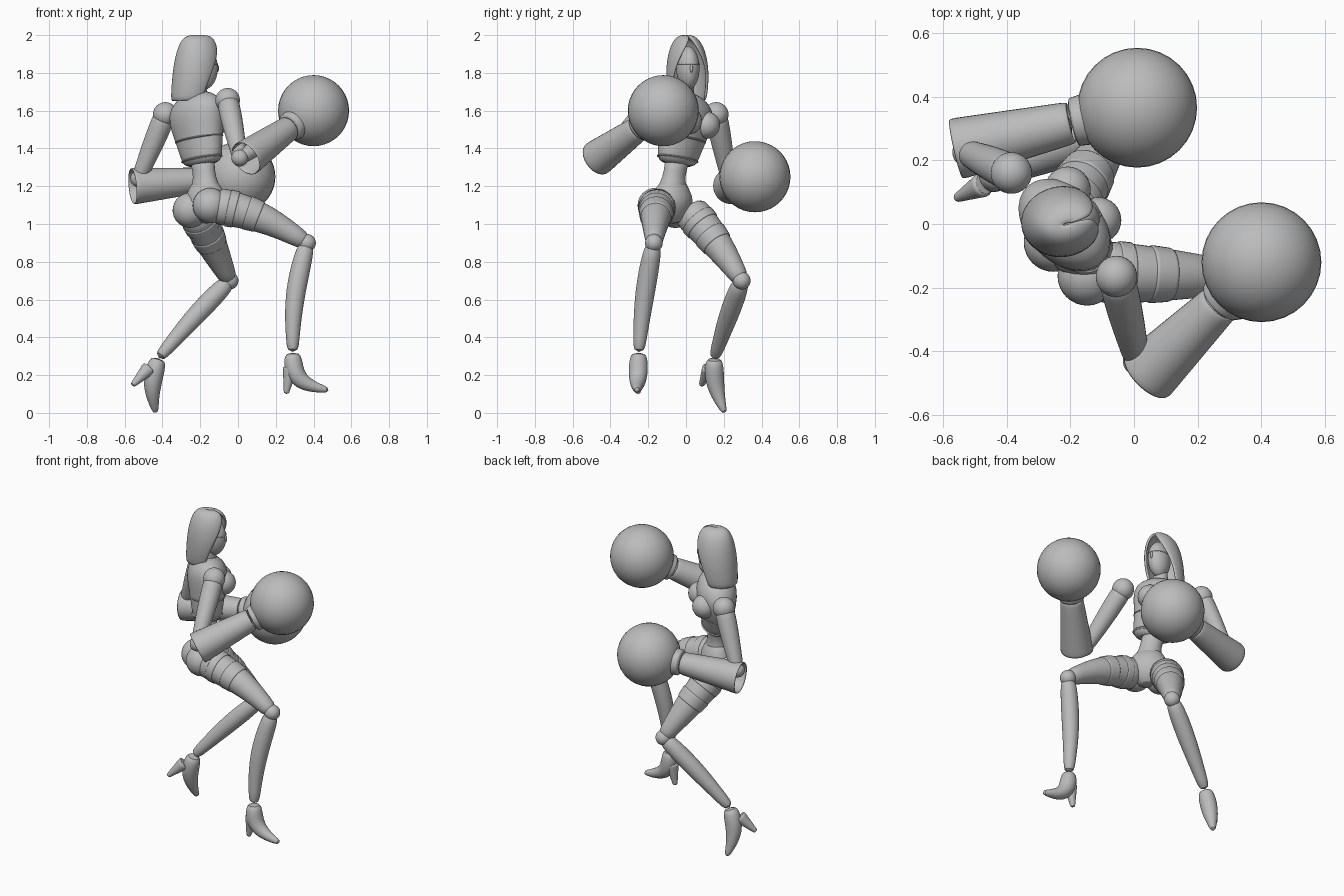
import bpy, bmesh, math
from mathutils import Vector, Matrix

cube = bpy.data.objects.get("Cube")
if cube:
    bpy.data.objects.remove(cube, do_unlink=True)

GREY = (0.5, 0.5, 0.5, 1)
mat = bpy.data.materials.new("plain_grey")
mat.use_nodes = True
mat.diffuse_color = GREY
mat.node_tree.nodes["Principled BSDF"].inputs["Base Color"].default_value = GREY

SIDE = Vector((1, -1, 0)).normalized()    # across the shoulders
FRONT = Vector((1, 1, 0)).normalized()    # the way the chest points
HEAD_TURN = Matrix.Rotation(0.25, 4, 'Z')


def finish(name, bm, rounded=True, shell=0):
    bmesh.ops.recalc_face_normals(bm, faces=bm.faces)
    mesh = bpy.data.meshes.new(name)
    bm.to_mesh(mesh)
    bm.free()
    ob = bpy.data.objects.new(name, mesh)
    bpy.context.collection.objects.link(ob)
    mesh.materials.append(mat)
    if shell:
        ob.modifiers.new("shell", 'SOLIDIFY').thickness = shell
    if rounded:
        mod = ob.modifiers.new("rounded", 'SUBSURF')
        mod.levels = mod.render_levels = 1
    bpy.ops.object.select_all(action='DESELECT')
    bpy.context.view_layer.objects.active = ob
    ob.select_set(True)
    bpy.ops.object.shade_smooth_by_angle(angle=math.radians(50))


def skin(name, rings, closed=True, caps=True, rounded=True, shell=0):
    """Bridge rows of points with quads."""
    bm = bmesh.new()
    rows = [[bm.verts.new(p) for p in ring] for ring in rings]
    count = len(rows[0])
    for low, high in zip(rows, rows[1:]):
        for i in range(count if closed else count - 1):
            j = (i + 1) % count
            bm.faces.new((low[i], low[j], high[j], high[i]))
    if caps:
        bm.faces.new(rows[0])
        bm.faces.new(rows[-1])
    finish(name, bm, rounded, shell)


def circle(count):
    return [(math.cos(math.tau * k / count), math.sin(math.tau * k / count)) for k in range(count)]


def limb(name, start, end, r_start, r_end, bulge=0, bow=Vector(), span=(0, 1), hollow=False):
    """Round limb that swells and bows between two joints; span cuts out a stretch of it."""
    steps = 8
    pts, radii, rings = [], [], []
    for k in range(steps + 1):
        t = span[0] + (span[1] - span[0]) * k / steps
        swell = math.sin(math.pi * t ** 0.75)
        pts.append(start.lerp(end, t) + bow * math.sin(math.pi * t))
        radii.append(r_start + (r_end - r_start) * t + bulge * swell)
    tangent = (pts[1] - pts[0]).normalized()
    across = tangent.orthogonal().normalized()
    for k, (p, r) in enumerate(zip(pts, radii)):
        ahead = (pts[min(k + 1, steps)] - pts[max(k - 1, 0)]).normalized()
        across = tangent.rotation_difference(ahead) @ across
        tangent = ahead
        other = tangent.cross(across)
        rings.append([p + r * (across * c + other * s) for c, s in circle(16)])
    skin(name, rings, caps=not hollow, shell=0.008 if hollow else 0)


def trunk(name, stations, depth, tilt=0.0):
    """Oval trunk through (height, half width), leaning along the spine."""
    rings = []
    for z, width in stations:
        lean = min(max((z - 1.2) / 0.35, 0), 1)
        centre = Vector((-0.17, -0.075, z)).lerp(Vector((-0.22, 0, z)), lean)
        across = SIDE + Vector((0, 0, tilt))
        rings.append([centre + width * (across * c + FRONT * depth * s) for c, s in circle(24)])
    skin(name, rings)


def seam(name, z, width):
    trunk(name, [(z - 0.01, width), (z, width + 0.008), (z + 0.01, width)], 0.72, 0.17)


def ball(name, centre, radius, scale=(1, 1, 1), turn=Matrix()):
    bm = bmesh.new()
    bmesh.ops.create_uvsphere(bm, u_segments=32, v_segments=20, radius=radius)
    place = Matrix.Translation(centre) @ turn @ Matrix.Diagonal((*scale, 1))
    bmesh.ops.transform(bm, matrix=place, verts=bm.verts)
    finish(name, bm, rounded=False)


# Trunk
trunk("bodice", [(1.31, 0.1), (1.34, 0.125), (1.43, 0.14), (1.52, 0.165),
                 (1.6, 0.175), (1.66, 0.14), (1.7, 0.06)], 0.7, tilt=0.17)
seam("bodice_hem", 1.345, 0.123)
seam("bust_seam", 1.45, 0.144)
trunk("waist", [(1.36, 0.08), (1.28, 0.062), (1.22, 0.07), (1.17, 0.1)], 0.85)
trunk("pelvis", [(1, 0.05), (1.05, 0.1), (1.12, 0.135), (1.18, 0.105), (1.24, 0.066)], 0.78)
for side, sign in (("left", -1), ("right", 1)):
    tilted = SIDE * sign + Vector((0, 0, 0.17 * sign))
    ball(side + "_bust", Vector((-0.22, 0, 1.535)) + FRONT * 0.085 + tilted * 0.068, 0.072)
    ball(side + "_seat", Vector((-0.2, -0.11, 1.085)) + tilted * 0.075, 0.093)

# Head
limb("neck", Vector((-0.21, 0, 1.64)), Vector((-0.2, 0, 1.8)), 0.045, 0.04)
face = Vector((-0.185, 0.01, 1.825))
ball("face", face, 0.11, (0.72, 0.55, 1.05), HEAD_TURN)
ball("nose", face + HEAD_TURN @ Vector((0.075, 0, 0)), 0.02, (0.6, 0.4, 1.2), HEAD_TURN)
mask = []
for c, s in circle(32):
    rim = HEAD_TURN @ Vector((0.08 * c, 0.062 * s, 0)) + face
    mask.append(rim)
skin("mask_seam", [[p + Vector((0, 0, h)) for p in mask] for h in (0.02, 0.025)],
     caps=False, rounded=False, shell=0.004)

# Hood: a dome in rings, each left open towards the face
rows, levels, cuts = [], 10, 20
for i in range(levels + 1):
    rise = math.sin(math.pi / 2 * 0.998 * i / levels)
    fall = math.sqrt(1 - rise * rise)
    taper = 1 - 0.25 * (1 - rise) ** 2
    gap = 1.2 * fall ** 2
    centre = Vector((-0.21 - 0.04 * (1 - rise) ** 2, 0.008 * fall, 1.65 + 0.353 * rise))
    row = []
    for k in range(cuts + 1):
        t = gap + (math.tau - 2 * gap) * k / cuts
        length = 0.142 * taper * fall ** 0.5
        width = 0.132 * taper * fall ** 0.75
        row.append(centre + HEAD_TURN @ Vector((length * math.cos(t), width * math.sin(t), 0)))
    rows.append(row)
skin("hood", rows, closed=False, caps=False, shell=0.015)

# Joints of the pose, and how far each leg part bows between them
POSE = {
    "right": dict(shoulder=(-0.055, -0.165, 1.655), elbow=(0.01, -0.43, 1.35),
                  sleeve=(0.04, -0.475, 1.345), glove=(0.4, -0.12, 1.6),
                  hip=(-0.13, -0.15, 1.1), knee=(0.365, -0.17, 0.9), ankle=(0.29, -0.25, 0.32),
                  toe=(0.48, -0.26, 0.12), heel=(0.255, -0.255, 0.1),
                  thigh_bow=(0, 0, 0.035), calf_bow=(-0.025, -0.01, 0),
                  shoe_bow=(-0.06, 0, -0.04)),
    "left": dict(shoulder=(-0.385, 0.16, 1.58), elbow=(-0.525, 0.225, 1.24),
                 sleeve=(-0.56, 0.235, 1.2), glove=(0.01, 0.365, 1.25),
                 hip=(-0.23, 0.01, 1.08), knee=(-0.045, 0.295, 0.7), ankle=(-0.42, 0.15, 0.29),
                 toe=(-0.435, 0.205, 0), heel=(-0.56, 0.08, 0.145),
                 thigh_bow=(0, 0.015, 0), calf_bow=(0, 0, 0.01),
                 shoe_bow=(-0.025, -0.02, 0)),
}
for side, joints in POSE.items():
    at = {key: Vector(value) for key, value in joints.items()}

    # Arm with an open sleeve and a round glove
    ball(side + "_shoulder", at["shoulder"], 0.065)
    limb(side + "_upper_arm", at["shoulder"], at["elbow"], 0.058, 0.04, bulge=0.006)
    ball(side + "_elbow", at["elbow"], 0.045)
    wrist = at["sleeve"].lerp(at["glove"], 0.64)
    limb(side + "_forearm", at["elbow"], wrist, 0.04, 0.05)
    limb(side + "_sleeve", at["sleeve"], wrist, 0.1, 0.068, hollow=True)
    limb(side + "_cuff", wrist, at["glove"], 0.078, 0.1, span=(0, 0.5))
    ball(side + "_glove", at["glove"], 0.188)

    # Leg with shorts hem and garter
    for part, grow, span in (("thigh", 0, (0, 1)), ("short_hem", 0.004, (0.15, 0.25)),
                             ("garter", 0.004, (0.35, 0.5))):
        limb(f"{side}_{part}", at["hip"], at["knee"], 0.1 + grow, 0.045 + grow,
             bulge=0.01, bow=at["thigh_bow"], span=span)
    ball(side + "_knee", at["knee"], 0.047)
    limb(side + "_calf", at["knee"], at["ankle"], 0.042, 0.03, bulge=0.016, bow=at["calf_bow"])

    # Heeled shoe
    limb(side + "_shoe", at["ankle"], at["toe"], 0.038, 0.014, bulge=0.022, bow=at["shoe_bow"])
    limb(side + "_heel", at["ankle"].lerp(at["heel"], 0.35), at["heel"], 0.042, 0.013)
